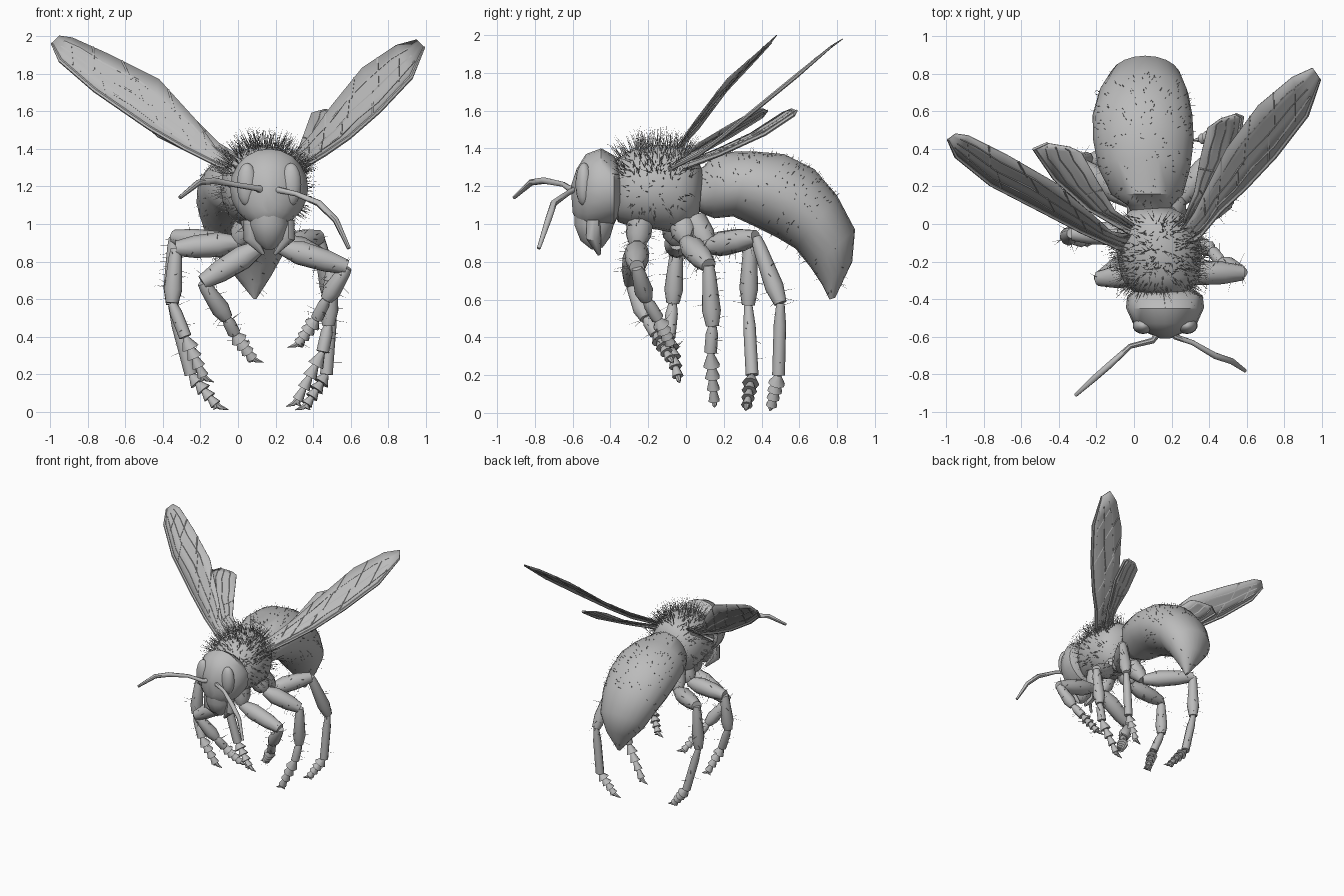
import bpy, bmesh, math, random
from mathutils import Vector

random.seed(4)
if "Cube" in bpy.data.objects:
    bpy.data.objects.remove(bpy.data.objects["Cube"])

grey = bpy.data.materials.new("body_grey")
grey.use_nodes = True
grey.diffuse_color = (0.5, 0.5, 0.5, 1)
grey.node_tree.nodes["Principled BSDF"].inputs["Base Color"].default_value = (0.5, 0.5, 0.5, 1)
smooth_parts = []


def finish(name, bm, smooth=True):
    if smooth:
        bmesh.ops.recalc_face_normals(bm, faces=bm.faces)
    mesh = bpy.data.meshes.new(name)
    bm.to_mesh(mesh)
    bm.free()
    mesh.materials.append(grey)
    obj = bpy.data.objects.new(name, mesh)
    bpy.context.scene.collection.objects.link(obj)
    if smooth:
        smooth_parts.append(obj)
    return obj


def add_loft(bm, rings):
    """Skin a list of rings and cap both ends."""
    loops = [[bm.verts.new(p) for p in ring] for ring in rings]
    n = len(loops[0])
    for a, b in zip(loops, loops[1:]):
        for i in range(n):
            bm.faces.new((a[i], a[(i + 1) % n], b[(i + 1) % n], b[i]))
    bm.faces.new(loops[0][::-1])
    bm.faces.new(loops[-1])


def circle(center, u, v, sides):
    angles = [math.tau * i / sides for i in range(sides)]
    return [center + u * math.cos(a) + v * math.sin(a) for a in angles]


def add_tube(bm, points, radii, sides=8):
    points = [Vector(p) for p in points]
    rings, u = [], Vector((0.6, 0.7, 0.3))
    for i, p in enumerate(points):
        along = points[min(i + 1, len(points) - 1)] - points[max(i - 1, 0)]
        along.normalize()
        u = u - along * u.dot(along)
        u.normalize()
        rings.append(circle(p, u * radii[i], along.cross(u) * radii[i], sides))
    add_loft(bm, rings)


def tube(name, points, radii, sides=8):
    bm = bmesh.new()
    add_tube(bm, points, radii, sides)
    return finish(name, bm)


def body(name, sections, sides=20):
    """Each section: top y, top z, bottom y, bottom z, centre x, half width."""
    rings = []
    for yt, zt, yb, zb, cx, half in sections:
        top, low = Vector((cx, yt, zt)), Vector((cx, yb, zb))
        rings.append(circle((top + low) / 2, Vector((half, 0, 0)), (top - low) / 2, sides))
    bm = bmesh.new()
    add_loft(bm, rings)
    return finish(name, bm)


def hairs(name, obj, count, length, rule, radius=0.0025):
    """Scatter thin spikes evenly over the four-sided faces that pass the rule."""
    mesh = obj.data
    faces = [f for f in mesh.polygons if len(f.vertices) == 4 and rule(f.center, f.normal)]
    bm = bmesh.new()
    for f in random.choices(faces, [f.area for f in faces], k=count):
        a, b, c, d = [mesh.vertices[v].co for v in f.vertices]
        s, t = random.random(), random.random()
        root = a.lerp(b, s).lerp(d.lerp(c, s), t)
        jitter = Vector([random.uniform(-0.35, 0.35) for _ in range(3)])
        way = (f.normal + jitter).normalized()
        side = way.orthogonal().normalized() * radius
        tip = bm.verts.new(root + way * length * random.uniform(0.6, 1.1))
        base = [bm.verts.new(p) for p in circle(root - way * 0.01, side, way.cross(side), 3)]
        for i in range(3):
            bm.faces.new((base[i], base[(i + 1) % 3], tip))
    return finish(name, bm, False)


# Body
abdomen = body("abdomen", [
    (0.03, 1.26, 0.04, 1.08, 0.09, 0.09), (0.1, 1.31, 0.1, 1.05, 0.085, 0.12),
    (0.16, 1.38, 0.15, 1.03, 0.07, 0.19), (0.35, 1.385, 0.25, 1.04, 0.055, 0.245),
    (0.52, 1.37, 0.38, 0.98, 0.05, 0.268), (0.68, 1.29, 0.48, 0.93, 0.045, 0.265),
    (0.8, 1.15, 0.58, 0.87, 0.05, 0.24), (0.895, 0.97, 0.66, 0.77, 0.06, 0.19),
    (0.88, 0.8, 0.72, 0.68, 0.08, 0.1), (0.79, 0.61, 0.76, 0.6, 0.09, 0.01)])
thorax = body("thorax", [
    (-0.38, 1.27, -0.38, 1.07, 0.15, 0.09), (-0.355, 1.35, -0.36, 1.01, 0.145, 0.155),
    (-0.28, 1.4, -0.3, 0.99, 0.14, 0.205), (-0.15, 1.42, -0.15, 0.97, 0.135, 0.228),
    (-0.02, 1.41, -0.05, 0.95, 0.125, 0.215), (0.04, 1.38, 0.03, 0.98, 0.12, 0.18),
    (0.09, 1.28, 0.07, 1.06, 0.1, 0.11)])

# Head and face
MID = 0.165
body("head", [
    (-0.35, 1.29, -0.35, 1.06, MID, 0.15), (-0.38, 1.36, -0.38, 1.0, MID, 0.2),
    (-0.45, 1.4, -0.44, 0.98, MID, 0.208), (-0.53, 1.37, -0.52, 0.97, MID, 0.172),
    (-0.58, 1.29, -0.57, 1.0, MID, 0.105), (-0.61, 1.2, -0.6, 1.06, MID, 0.035)])
tube("lower_face", [(MID, -0.49, 1.1), (MID, -0.485, 1.0), (MID, -0.48, 0.92), (MID, -0.47, 0.87)],
     [0.1, 0.108, 0.08, 0.03], 14)
for side, label in ((1, "left"), (-1, "right")):
    bm = bmesh.new()
    bmesh.ops.create_uvsphere(bm, u_segments=14, v_segments=10, radius=1)
    bmesh.ops.scale(bm, vec=(0.056, 0.045, 0.115), verts=bm.verts)
    bmesh.ops.translate(bm, vec=(MID + side * 0.117, -0.54, 1.21), verts=bm.verts)
    finish(label + "_eye", bm)
    tube(label + "_mandible", [(MID + side * 0.1, -0.49, 1.02), (MID + side * 0.1, -0.49, 0.93),
                               (MID + side * 0.03, -0.46, 0.84)], [0.035, 0.04, 0.01])

# Antennae
feeler = [0.024, 0.016, 0.014, 0.018, 0.017, 0.01]
tube("right_antenna", [(0.13, -0.57, 1.18), (0.1, -0.62, 1.19), (-0.02, -0.65, 1.21),
                       (-0.13, -0.75, 1.23), (-0.21, -0.82, 1.22), (-0.31, -0.91, 1.14)], feeler)
tube("left_antenna", [(0.2, -0.57, 1.18), (0.22, -0.6, 1.18), (0.31, -0.63, 1.16),
                      (0.43, -0.7, 1.11), (0.52, -0.73, 1.02), (0.59, -0.78, 0.87)], feeler)


# Wings: matching points down the leading and trailing edges
def wing(name, lead, trail, crossings):
    lead, trail = [Vector(p) for p in lead], [Vector(p) for p in trail]
    bm = bmesh.new()
    rows = [[bm.verts.new(a.lerp(b, t / 3)) for t in range(4)] for a, b in zip(lead, trail)]
    for r, s in zip(rows, rows[1:]):
        for i in range(3):
            bm.faces.new((r[i], r[i + 1], s[i + 1], s[i]))
    blade = finish(name, bm)
    thick = blade.modifiers.new("thickness", 'SOLIDIFY')
    thick.thickness, thick.offset = 0.005, 0

    def spot(s, t):
        i = min(int(s), len(lead) - 2)
        return lead[i].lerp(lead[i + 1], s - i).lerp(trail[i].lerp(trail[i + 1], s - i), t)

    bm = bmesh.new()
    last = len(lead) - 1
    add_tube(bm, lead, [0.02] + [0.012] * (last - 1) + [0.006], 6)
    for t in (0.16, 0.42, 0.72):
        add_tube(bm, [spot(last * 0.9 * k / 8, t + 0.05 * (k % 2)) for k in range(9)], [0.006] * 9, 4)
    for s, t, u in crossings:
        add_tube(bm, [spot(s, t), spot(s + 0.25, u)], [0.006] * 2, 4)
    finish(name + "_veins", bm)


fore_cross = [(1.4, 0.42, 0.9), (1.9, 0.16, 0.45), (2.2, 0.45, 0.75), (2.5, 0.7, 1), (2.8, 0.16, 0.45),
              (3.2, 0.42, 0.75), (3.5, 0.7, 1), (3.8, 0, 0.45), (4.2, 0.42, 1), (4.7, 0.16, 0.72)]
hind_cross = [(0.8, 0.16, 0.75), (1.5, 0.42, 1)]
wing("right_forewing",
     [(0.0, -0.15, 1.28), (-0.1, -0.12, 1.31), (-0.28, -0.04, 1.4), (-0.47, 0.06, 1.51),
      (-0.76, 0.21, 1.71), (-0.945, 0.36, 1.87), (-0.99, 0.45, 1.96)],
     [(0.0, -0.06, 1.34), (-0.12, -0.04, 1.41), (-0.22, 0.05, 1.55), (-0.42, 0.22, 1.77),
      (-0.68, 0.37, 1.9), (-0.88, 0.47, 1.99), (-0.95, 0.48, 2.0)], fore_cross)
wing("left_forewing",
     [(0.26, -0.13, 1.27), (0.36, -0.05, 1.31), (0.46, 0.07, 1.37), (0.59, 0.19, 1.46),
      (0.75, 0.36, 1.6), (0.92, 0.58, 1.78), (0.99, 0.77, 1.94)],
     [(0.26, -0.03, 1.34), (0.32, 0.06, 1.4), (0.39, 0.2, 1.48), (0.49, 0.4, 1.62),
      (0.66, 0.63, 1.83), (0.84, 0.78, 1.95), (0.95, 0.83, 1.98)], fore_cross)
wing("right_hindwing",
     [(-0.02, -0.04, 1.33), (-0.24, 0.08, 1.38), (-0.42, 0.24, 1.47), (-0.53, 0.4, 1.57), (-0.46, 0.43, 1.6)],
     [(0.0, 0.0, 1.37), (-0.1, 0.07, 1.43), (-0.19, 0.22, 1.52), (-0.28, 0.38, 1.61), (-0.34, 0.41, 1.61)],
     hind_cross)
wing("left_hindwing",
     [(0.28, -0.02, 1.3), (0.42, 0.18, 1.37), (0.55, 0.42, 1.48), (0.575, 0.57, 1.58), (0.54, 0.585, 1.6)],
     [(0.26, 0.02, 1.34), (0.32, 0.17, 1.4), (0.35, 0.34, 1.48), (0.39, 0.51, 1.59), (0.46, 0.56, 1.61)],
     hind_cross)


# Legs: hip, trochanter, knee, ankle, mid foot, toe
def leg(name, points):
    hip, tro, knee, ankle, mid, toe = [Vector(p) for p in points]
    bm = bmesh.new()
    add_tube(bm, [hip, hip.lerp(tro, 0.6), tro], [0.07, 0.068, 0.04], 10)
    add_tube(bm, [tro, tro.lerp(knee, 0.3), tro.lerp(knee, 0.7), knee], [0.038, 0.066, 0.06, 0.04], 10)
    add_tube(bm, [knee, knee.lerp(ankle, 0.15), knee.lerp(ankle, 0.75), ankle], [0.028, 0.036, 0.05, 0.034], 10)
    add_tube(bm, [ankle, ankle.lerp(mid, 0.3), mid], [0.022, 0.033, 0.034], 8)
    # flared foot joints
    for k in range(4):
        a, b = mid.lerp(toe, k / 4.4), mid.lerp(toe, (k + 1.15) / 4.4)
        add_tube(bm, [a, b], [0.014, 0.046 - 0.005 * k], 8)
    # paired claws
    for s in (-1, 1):
        out = (toe - mid).normalized() * 0.03 + Vector((s * 0.04, 0, 0.006))
        add_tube(bm, [mid.lerp(toe, 0.9), toe + out * 0.3, toe + out], [0.016, 0.013, 0.002], 6)
    shape = finish(name, bm)
    hairs(name + "_hairs", shape, 50, 0.065, lambda c, n: c.z > 0.3, 0.002)


leg("front_right_leg", [(0.08, -0.24, 1.03), (0.12, -0.26, 0.88), (-0.19, -0.29, 0.69),
                        (-0.06, -0.21, 0.5), (-0.02, -0.16, 0.42), (0.08, -0.08, 0.28)])
leg("front_left_leg", [(0.2, -0.24, 1.03), (0.22, -0.26, 0.88), (0.58, -0.26, 0.77),
                       (0.47, -0.21, 0.6), (0.42, -0.15, 0.5), (0.32, -0.08, 0.36)])
leg("middle_right_leg", [(0.05, -0.06, 1.0), (0.0, -0.05, 0.9), (-0.33, -0.05, 0.87),
                         (-0.35, -0.07, 0.58), (-0.28, -0.09, 0.4), (-0.18, -0.04, 0.18)])
leg("middle_left_leg", [(0.2, -0.02, 1.0), (0.25, 0.0, 0.91), (0.5, 0.12, 0.78),
                        (0.48, 0.14, 0.46), (0.45, 0.13, 0.32), (0.31, 0.15, 0.05)])
leg("hind_right_leg", [(0.06, 0.04, 1.02), (0.0, 0.11, 0.88), (-0.34, 0.34, 0.93),
                       (-0.35, 0.33, 0.57), (-0.25, 0.35, 0.2), (-0.11, 0.32, 0.03)])
leg("hind_left_leg", [(0.18, 0.04, 1.02), (0.24, 0.12, 0.88), (0.43, 0.37, 0.93),
                      (0.5, 0.5, 0.58), (0.47, 0.49, 0.2), (0.36, 0.45, 0.03)])

# Body hair
hairs("thorax_hairs", thorax, 480, 0.115, lambda c, n: c.z > 1.25 and c.y < 0.05)
hairs("thorax_side_hairs", thorax, 200, 0.08, lambda c, n: 1.03 < c.z <= 1.3 and c.y < 0)
hairs("abdomen_hairs", abdomen, 220, 0.03, lambda c, n: 0.12 < c.y < 0.75 and n.z > 0, 0.002)
hairs("abdomen_belly_hairs", abdomen, 60, 0.04, lambda c, n: c.y > 0.3 and n.z < -0.3, 0.002)

# Smooth shading with sharp creases
bpy.ops.object.select_all(action='DESELECT')
for part in smooth_parts:
    part.select_set(True)
bpy.context.view_layer.objects.active = smooth_parts[0]
bpy.ops.object.shade_smooth_by_angle(angle=math.radians(45))
